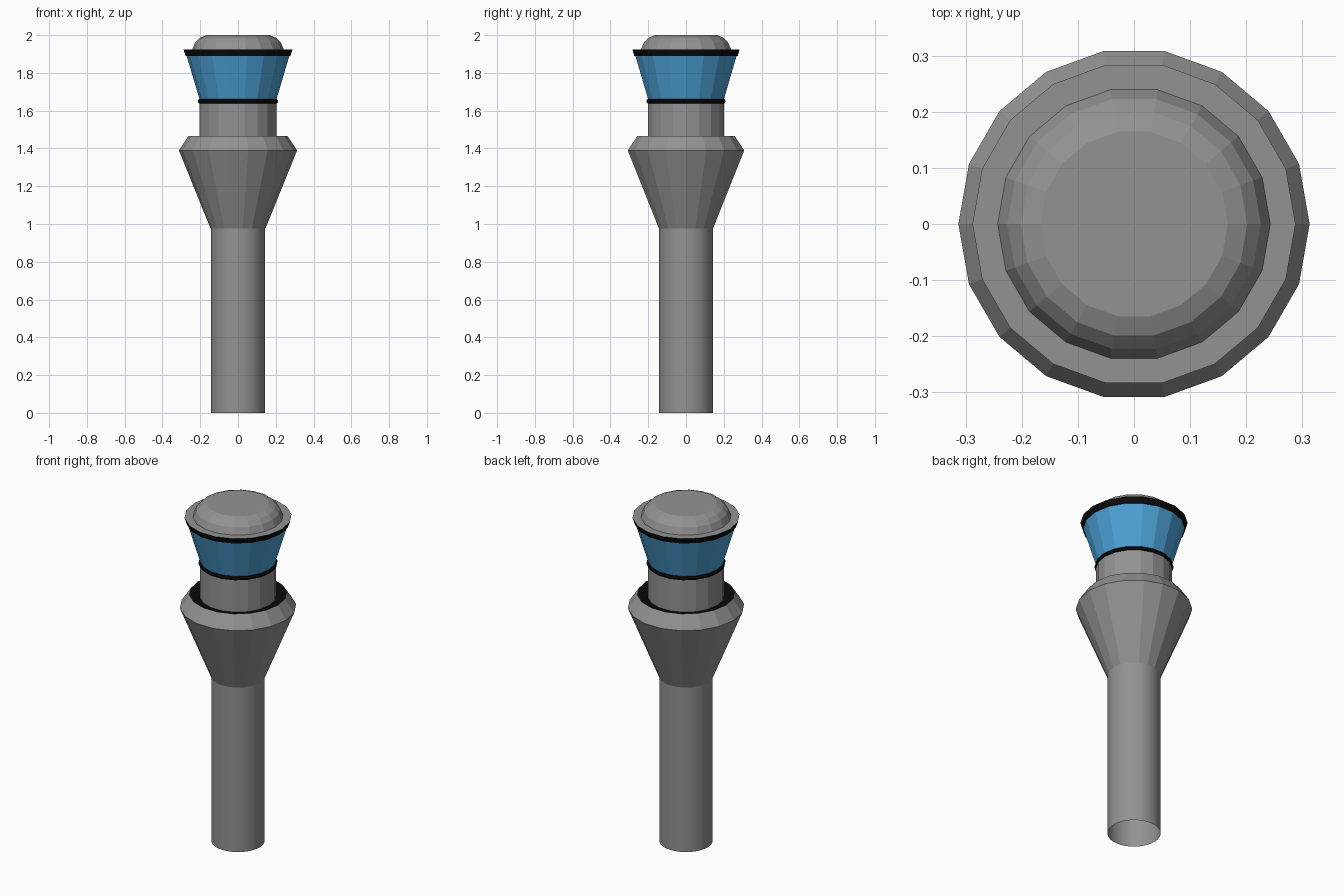
import bpy, bmesh, math

if "Cube" in bpy.data.objects:
    bpy.data.objects.remove(bpy.data.objects["Cube"])


def material(name, rgb):
    m = bpy.data.materials.new(name)
    m.diffuse_color = (*rgb, 1)
    m.use_nodes = True
    m.node_tree.nodes["Principled BSDF"].inputs["Base Color"].default_value = m.diffuse_color
    return m


GREY = material("concrete grey", (0.29, 0.29, 0.29))
BLACK = material("black trim", (0.003, 0.003, 0.003))
BLUE = material("window blue", (0.075, 0.36, 0.68))


def lathe(name, profile, mat, sides=18, cap_top=False, smooth=None):
    """Turn a bottom-to-top (radius, z) profile around the z axis."""
    bm = bmesh.new()
    rings = [[bm.verts.new((r * math.cos(2 * math.pi * i / sides),
                            r * math.sin(2 * math.pi * i / sides), z))
              for i in range(sides)] for r, z in profile]
    for a, b in zip(rings, rings[1:]):
        for i in range(sides):
            j = (i + 1) % sides
            bm.faces.new((a[i], a[j], b[j], b[i]))
    if cap_top:
        bm.faces.new(rings[-1])
    mesh = bpy.data.meshes.new(name)
    bm.to_mesh(mesh)
    bm.free()
    mesh.materials.append(mat)
    ob = bpy.data.objects.new(name, mesh)
    bpy.context.collection.objects.link(ob)
    if smooth:
        bpy.ops.object.select_all(action='DESELECT')
        ob.select_set(True)
        bpy.context.view_layer.objects.active = ob
        bpy.ops.object.shade_smooth_by_angle(angle=math.radians(smooth))
    return ob


# Round shaft, open at the bottom
lathe("shaft", [(0.143, 0), (0.143, 0.98)], GREY, sides=36, smooth=30)

# Flared collar and its dark sunken deck
lathe("collar", [(0.145, 0.975), (0.313, 1.39), (0.262, 1.466)], GREY)
lathe("collar_deck", [(0.20, 1.448), (0.262, 1.466)][::-1], BLACK)

# Neck under the cabin
lathe("neck", [(0.205, 1.44), (0.205, 1.645)], GREY)

# Thin rounded sill ring
lathe("window_sill", [(0.200, 1.638), (0.209, 1.640), (0.213, 1.650),
                      (0.209, 1.660), (0.200, 1.662)], BLACK)

# Outward-leaning windows and dark upper rim
lathe("windows", [(0.202, 1.655), (0.272, 1.89)], BLUE)
lathe("window_rim", [(0.270, 1.89), (0.278, 1.89), (0.288, 1.923)], BLACK)

# Roof ledge and low dome
lathe("roof_ledge", [(0.288, 1.923), (0.235, 1.923)], GREY)
lathe("roof_dome", [(0.243, 1.923), (0.226, 1.962), (0.202, 1.986),
                    (0.167, 2.0)], GREY, cap_top=True)
